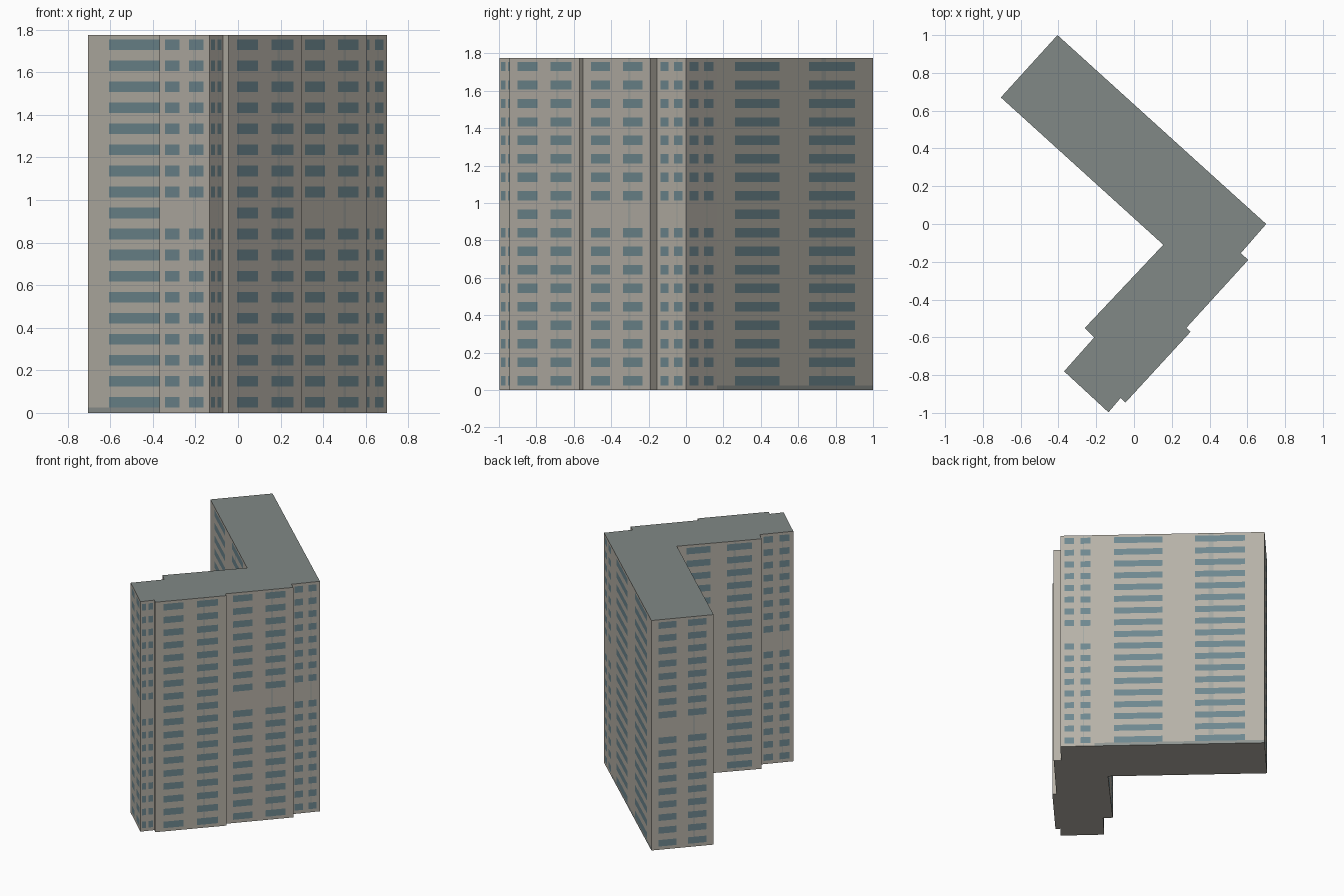
import bpy, bmesh
from mathutils import Vector

if "Cube" in bpy.data.objects:
    bpy.data.objects.remove(bpy.data.objects["Cube"])

HEIGHT = 1.775
FLOORS, PITCH, SILL, WIN_H = 18, 0.0988, 0.025, 0.05
BLANK_FLOOR = 9

# Angled L footprint, counter-clockwise
FOOTPRINT = [(-0.405, 1.0), (-0.705, 0.67), (0.155, -0.11), (-0.26, -0.55),
             (-0.21, -0.60), (-0.37, -0.78), (-0.135, -0.997), (-0.07, -0.92),
             (-0.045, -0.945), (0.30, -0.57), (0.277, -0.55), (0.605, -0.19),
             (0.565, -0.155), (0.70, 0.0), (0.517, 0.165)]

# Horizontal stations along each wall: two window bays and a narrow strip
U = [0, 0.115, 0.40, 0.59, 0.67, 0.70, 0.885, 1]
WINDOW_BAYS, STRIP_BAY = (1, 3, 4, 5), 4


def material(name, srgb):
    mat = bpy.data.materials.new(name)
    mat.diffuse_color = [c ** 2.2 for c in srgb] + [1]
    mat.use_nodes = True
    mat.node_tree.nodes["Principled BSDF"].inputs["Base Color"].default_value = mat.diffuse_color
    return mat


WALL = material("wall_plaster", (0.71, 0.69, 0.65))
GLASS = material("window_glass", (0.43, 0.53, 0.56))
STRIP = material("strip_tint", (0.64, 0.65, 0.63))
BASE = material("base_band", (0.56, 0.58, 0.57))
ROOF = material("roof_grey", (0.50, 0.53, 0.52))


def finish(name, bm, mats):
    mesh = bpy.data.meshes.new(name)
    bm.to_mesh(mesh)
    bm.free()
    for m in mats:
        mesh.materials.append(m)
    obj = bpy.data.objects.new(name, mesh)
    bpy.context.collection.objects.link(obj)
    return obj


def cap(name, z, mat, up):
    bm = bmesh.new()
    pts = FOOTPRINT if up else FOOTPRINT[::-1]
    bm.faces.new([bm.verts.new((x, y, z)) for x, y in pts])
    return finish(name, bm, [mat])


# Facade: each wall is a grid whose cells become wall, window or strip
levels = [0]
for i in range(FLOORS):
    levels += [SILL + i * PITCH, SILL + i * PITCH + WIN_H]
levels.append(HEIGHT)

bm = bmesh.new()
for i, start in enumerate(FOOTPRINT):
    a, b = Vector(start), Vector(FOOTPRINT[(i + 1) % len(FOOTPRINT)])
    length = (b - a).length
    plain = length < 0.08
    stations = [0, 1] if plain else U
    grid = []
    for z in levels:
        grid.append([bm.verts.new((*a.lerp(b, u), z)) for u in stations])
    for r in range(len(levels) - 1):
        floor = r // 2
        glazed = r % 2 == 1 and (floor != BLANK_FLOOR or length > 0.5)
        for c in range(len(stations) - 1):
            face = bm.faces.new((grid[r][c], grid[r][c + 1],
                                 grid[r + 1][c + 1], grid[r + 1][c]))
            if r == 0 and length > 0.8:
                face.material_index = 3
            elif not plain and glazed and c in WINDOW_BAYS:
                face.material_index = 1
            elif not plain and c == STRIP_BAY:
                face.material_index = 2
bmesh.ops.remove_doubles(bm, verts=bm.verts, dist=0.0001)
finish("facade_walls", bm, [WALL, GLASS, STRIP, BASE])

# Flat roof and underside
cap("roof", HEIGHT, ROOF, True)
cap("underside", 0, WALL, False)
